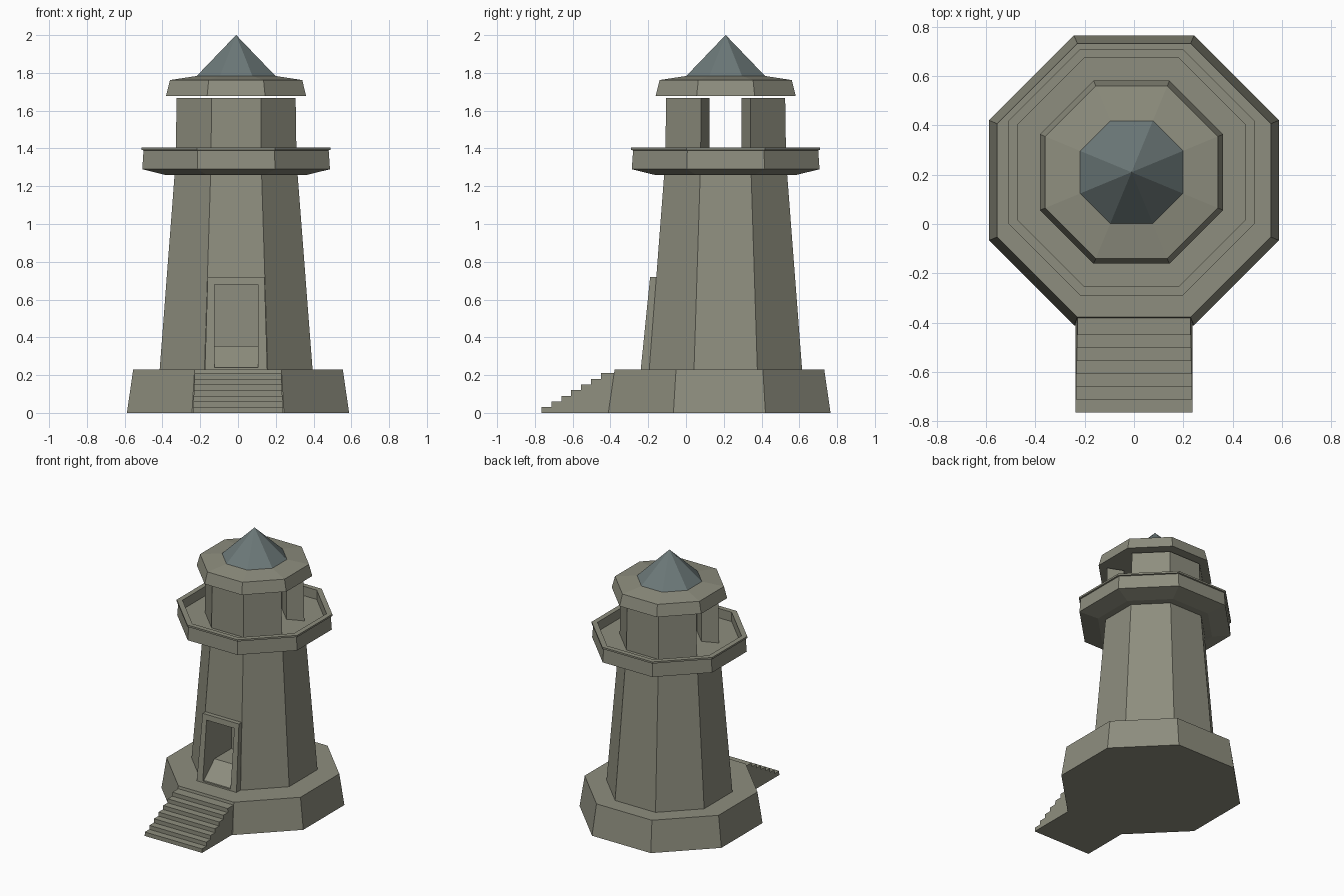
import bpy, bmesh, math
from mathutils import Vector

if "Cube" in bpy.data.objects:
    bpy.data.objects.remove(bpy.data.objects["Cube"])

CX, CY = -0.01, 0.21          # tower axis


def material(name, rgb):
    m = bpy.data.materials.new(name)
    m.diffuse_color = (*rgb, 1)
    m.use_nodes = True
    m.node_tree.nodes["Principled BSDF"].inputs["Base Color"].default_value = m.diffuse_color
    return m


stone = material("grey stone", (0.27, 0.27, 0.21))
slate = material("blue grey slate", (0.15, 0.19, 0.19))


def finish(name, bm, mat):
    bmesh.ops.remove_doubles(bm, verts=bm.verts, dist=1e-5)
    bmesh.ops.recalc_face_normals(bm, faces=bm.faces)
    me = bpy.data.meshes.new(name)
    bm.to_mesh(me)
    bm.free()
    me.materials.append(mat)
    ob = bpy.data.objects.new(name, me)
    bpy.context.collection.objects.link(ob)
    return ob


def corner(apothem, z, i, c):
    r = apothem / math.cos(math.pi / 8)
    a = math.pi / 8 + i * math.pi / 4
    return Vector((c[0] + r * math.cos(a), c[1] + r * math.sin(a), z))


def octagon(name, profile, mat, c=(CX, CY)):
    """Stack of octagon rings (apothem, z), capped at both ends."""
    bm = bmesh.new()
    rings = [[bm.verts.new(corner(r, z, i, c)) for i in range(8)] for r, z in profile]
    for a, b in zip(rings, rings[1:]):
        for i in range(8):
            j = (i + 1) % 8
            bm.faces.new((a[i], a[j], b[j], b[i]))
    bm.faces.new(rings[0])
    bm.faces.new(rings[-1])
    return finish(name, bm, mat)


def extrude_x(name, pts, widths, mat, cx=0.0):
    """Side profile (y, z) extruded across x, half width given by a function of (y, z)."""
    bm = bmesh.new()
    l, r = [[bm.verts.new((cx + s * widths(y, z), y, z)) for y, z in pts] for s in (-1, 1)]
    n = len(pts)
    bm.faces.new(l)
    bm.faces.new(r)
    for i in range(n):
        j = (i + 1) % n
        bm.faces.new((l[i], l[j], r[j], r[i]))
    return finish(name, bm, mat)


# Plinth
octagon("plinth", [(0.588, 0), (0.555, 0.23)], stone, (0, 0.177))

# Front steps
pts = [(-0.765, 0)]
for i in range(7):
    y = -0.765 + i * 0.0525
    z = (i + 1) * 0.03
    pts += [(y, z), (y + 0.0525, z)]
pts += [(-0.36, 0.21), (-0.36, 0)]
extrude_x("front_steps", pts, lambda y, z: 0.238 - 0.04 * z, stone)

# Tower shaft and door frame
tower = octagon("tower", [(0.405, 0.225), (0.325, 1.27)], stone)
frame = extrude_x("door_frame", [(-0.24, 0.225), (-0.19, 0.72), (-0.13, 0.72), (-0.13, 0.225)],
                  lambda y, z: 0.165 - 0.03 * (z - 0.23), stone, CX)

# Doorway recess with a ramped sill
cutter = extrude_x("doorway_cutter",
                   [(-0.35, 0.24), (-0.225, 0.24), (-0.1, 0.355), (0.1, 0.355), (0.1, 0.68), (-0.35, 0.68)],
                   lambda y, z: 0.115, stone, CX)
cutter.hide_render = True
cutter.hide_viewport = True
for ob in (tower, frame):
    m = ob.modifiers.new("doorway", 'BOOLEAN')
    m.operation = 'DIFFERENCE'
    m.solver = 'EXACT'
    m.object = cutter

# Gallery with parapet
octagon("gallery", [(0.32, 1.258), (0.375, 1.26), (0.497, 1.29), (0.49, 1.39), (0.5, 1.392),
                    (0.5, 1.405), (0.463, 1.405), (0.463, 1.335), (0.3, 1.335)], stone)

# Lantern room walls, open on the left and right faces
bm = bmesh.new()
c = (CX, CY)
for i in range(8):
    if i in (3, 7):
        continue
    j = i + 1
    lo, hi = [[bm.verts.new(corner(r, z, k, c)) for r, k in
               ((ro, i), (ro, j), (0.205, j), (0.205, i))] for ro, z in ((0.32, 1.33), (0.315, 1.668))]
    bm.faces.new(lo)
    bm.faces.new(hi)
    for k in (0, 2):
        bm.faces.new((lo[k], lo[k + 1], hi[k + 1], hi[k]))
    if i in (0, 4):     # jambs beside the openings
        bm.faces.new((lo[3], lo[0], hi[0], hi[3]))
    if i in (2, 6):
        bm.faces.new((lo[1], lo[2], hi[2], hi[1]))
finish("lantern_walls", bm, stone)

# Roof slab and pointed cap
octagon("roof_slab", [(0.371, 1.677), (0.35, 1.762), (0.2, 1.785)], stone)
octagon("roof_cap", [(0.212, 1.78), (0.0005, 2.0)], slate)
